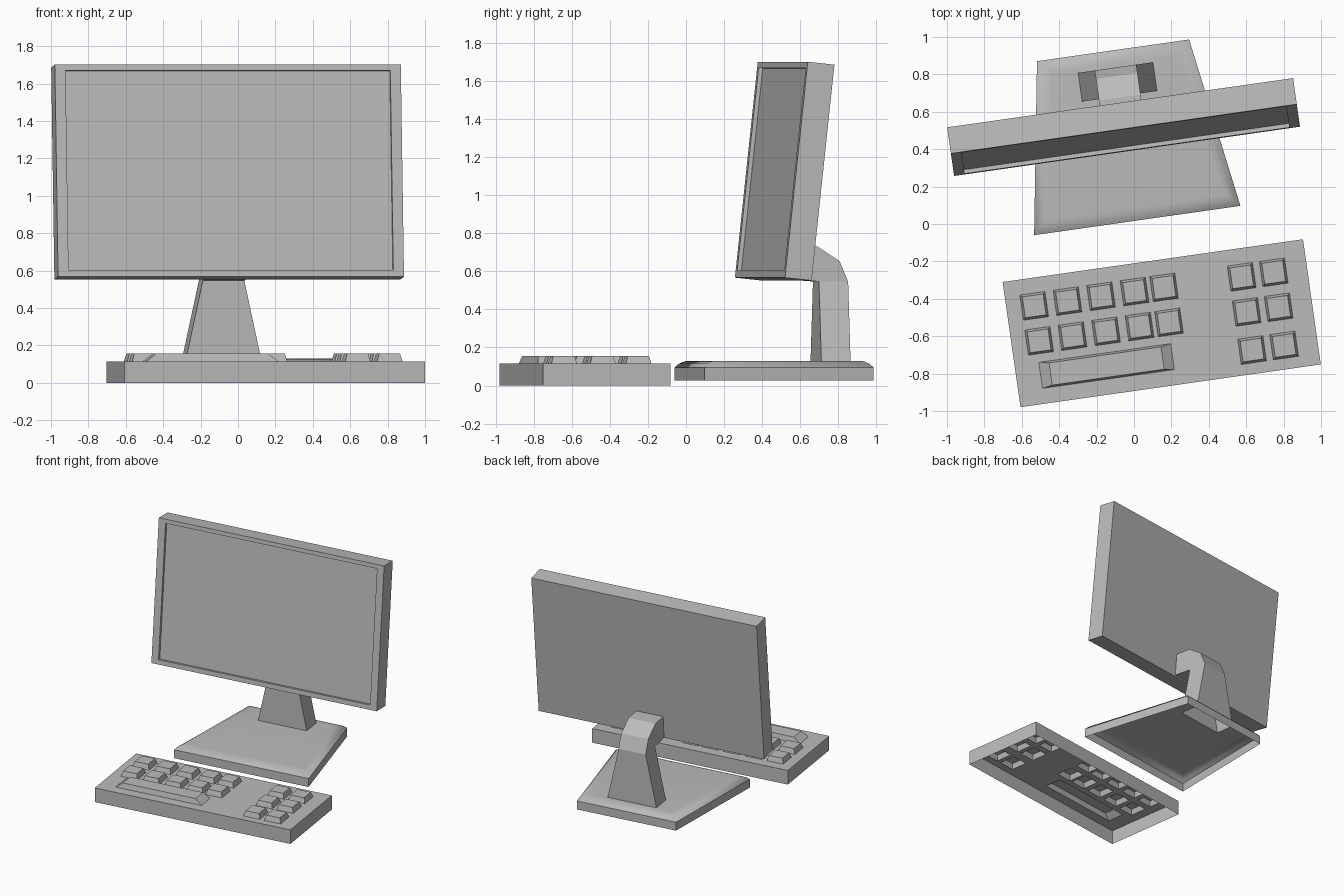
import bpy, bmesh, math
from mathutils import Matrix, Vector

cube = bpy.data.objects.get("Cube")
if cube:
    bpy.data.objects.remove(cube, do_unlink=True)

grey = bpy.data.materials.new("plain_grey")
grey.use_nodes = True
COLOUR = (0.5, 0.5, 0.5, 1)
grey.diffuse_color = COLOUR
grey.node_tree.nodes["Principled BSDF"].inputs["Base Color"].default_value = COLOUR

TURN = Matrix.Rotation(math.radians(8.1), 4, 'Z')   # whole desk set is turned
MID = 0.02                                          # centre line of screen and stand


def finish(name, bm, local=Matrix()):
    bmesh.ops.recalc_face_normals(bm, faces=bm.faces)
    bmesh.ops.transform(bm, matrix=TURN @ local, verts=bm.verts)
    mesh = bpy.data.meshes.new(name)
    bm.to_mesh(mesh)
    bm.free()
    mesh.materials.append(grey)
    obj = bpy.data.objects.new(name, mesh)
    bpy.context.collection.objects.link(obj)
    return obj


def rect(x, y, hx, hy, z):
    return [(x - hx, y - hy, z), (x + hx, y - hy, z), (x + hx, y + hy, z), (x - hx, y + hy, z)]


def loft(bm, rings, cap_first=False, cap_last=False):
    """Join rings of points with side faces; returns the rings of vertices."""
    loops = [[bm.verts.new(p) for p in ring] for ring in rings]
    for a, b in zip(loops, loops[1:]):
        for i in range(len(a)):
            j = (i + 1) % len(a)
            bm.faces.new((a[i], a[j], b[j], b[i]))
    if cap_first:
        bm.faces.new(loops[0])
    if cap_last:
        bm.faces.new(loops[-1])
    return loops


def fill_between(bm, loops):
    """Flat upward face bounded by the first loop, with the others as openings."""
    edges = []
    for loop in loops:
        for a, b in zip(loop, loop[1:] + loop[:1]):
            edges.append(bm.edges.get((a, b)) or bm.edges.new((a, b)))
    bmesh.ops.triangle_fill(bm, edges=edges, use_beauty=True, normal=Vector((0, 0, 1)))


# Keyboard: open-bottomed case with raised hollow keys
TOP, KEY_TOP = 0.115, 0.156
bm = bmesh.new()
case = loft(bm, [rect(0.072, -0.546, 0.811, 0.338, z) for z in (0, TOP)])
keys = [(x, y) for y in (-0.358, -0.547) for x in (-0.59, -0.41, -0.229, -0.048, 0.111)]
keys += [(x, y) for y in (-0.361, -0.55, -0.756) for x in (0.53, 0.703)]
outlines = [case[1]]
for x, y in keys:
    outlines.append(loft(bm, [rect(x, y, 0.068, 0.068, TOP),
                              rect(x, y, 0.056, 0.056, KEY_TOP)], cap_last=True)[0])
# Space bar with long sloped ends
outlines.append(loft(bm, [rect(-0.252, -0.731, 0.356, 0.07, TOP),
                          rect(-0.252, -0.731, 0.302, 0.06, KEY_TOP)], cap_last=True)[0])
fill_between(bm, outlines)
finish("keyboard", bm)


# Stand base: tapered open-bottomed plate with a softened upper rim
def plate(d, z):
    return [(MID - 0.557 + d, 0.016 + d, z), (MID + 0.557 - d, 0.016 + d, z),
            (MID + 0.411 - d, 0.935 - d, z), (MID - 0.411 + d, 0.935 - d, z)]


BASE_TOP, RIM = 0.13, 0.095
FRONT, BACK, FOOT, NECK = 0.687, 0.842, 0.202, 0.112
bm = bmesh.new()
rings = loft(bm, [plate(0, 0.026), plate(0, RIM), plate(0.02, 0.115),
                  plate(0.045, 0.127), plate(0.07, BASE_TOP)])
foot = [bm.verts.new(p) for p in
        rect(MID, (FRONT + BACK) / 2, FOOT, (BACK - FRONT) / 2, BASE_TOP)]
fill_between(bm, [rings[-1], foot])
for f in bm.faces:
    f.smooth = f.calc_center_median().z > RIM
for e in bm.edges:
    if max(v.co.z for v in e.verts) < RIM + 0.001:
        e.smooth = False
finish("stand_base", bm)

# Stand neck: tapered leg bending forward into the screen back
profile = [(FRONT, BASE_TOP, FOOT), (FRONT, 0.547, NECK), (0.54, 0.558, NECK),
           (0.555, 0.735, NECK), (0.68, 0.73, NECK), (0.797, 0.653, NECK),
           (BACK, 0.545, NECK), (BACK, BASE_TOP, FOOT)]
bm = bmesh.new()
sides = [[bm.verts.new((MID + s * w, y, z)) for y, z, w in profile] for s in (-1, 1)]
for i in range(len(profile) - 1):
    if i != 2:  # the end inside the screen stays open
        bm.faces.new((sides[0][i], sides[0][i + 1], sides[1][i + 1], sides[1][i]))
for s in sides:
    bm.faces.new((s[0], s[1], s[6], s[7]))
    bm.faces.new(s[1:7])
finish("stand_neck", bm)


# Screen: tilted slab with a shallow recessed panel
def upright(hw, low, high, y):
    return [(-hw, y, low), (hw, y, low), (hw, y, high), (-hw, y, high)]


HALF, HIGH = 0.934, 1.141
bm = bmesh.new()
loft(bm, [upright(HALF, 0, HIGH, 0.142), upright(HALF, 0, HIGH, 0),
          upright(HALF - 0.057, 0.037, HIGH - 0.032, 0),
          upright(HALF - 0.057, 0.037, HIGH - 0.032, 0.022)], cap_first=True, cap_last=True)
finish("screen", bm, Matrix.Translation((0.018, 0.39, 0.567))
       @ Matrix.Rotation(math.radians(-6.1), 4, 'X'))
